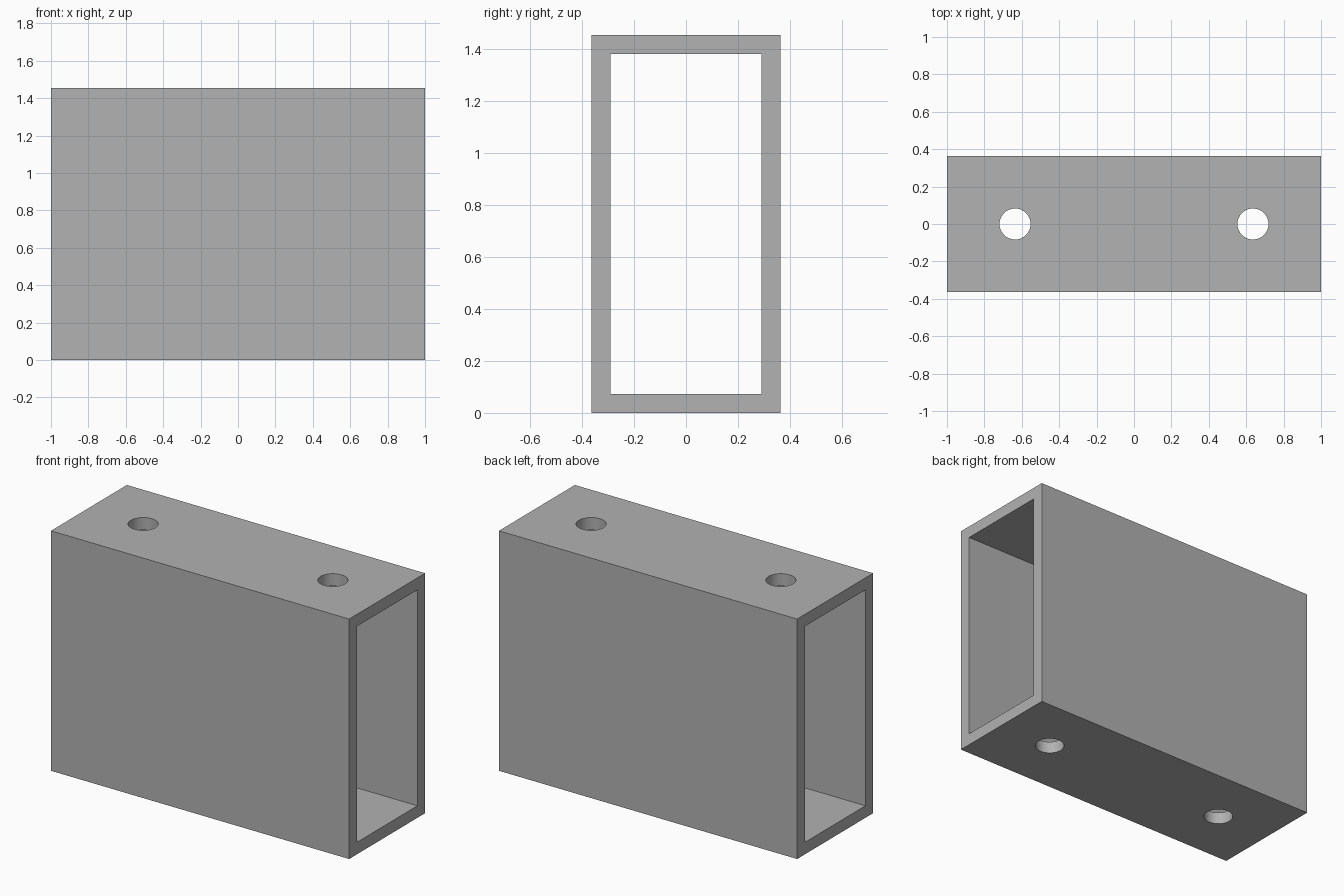
import bpy
from math import radians

if "Cube" in bpy.data.objects:
    bpy.data.objects.remove(bpy.data.objects["Cube"], do_unlink=True)

LENGTH, DEPTH, HEIGHT = 2.0, 0.727, 1.455
WALL = 0.073
HOLE_X, HOLE_RADIUS = 0.636, 0.083

grey = bpy.data.materials.new("plain grey")
grey.use_nodes = True
colour = (0.445, 0.445, 0.445, 1)
grey.diffuse_color = colour
grey.node_tree.nodes["Principled BSDF"].inputs["Base Color"].default_value = colour


def box(name, size):
    bpy.ops.mesh.primitive_cube_add(size=1, location=(0, 0, HEIGHT / 2))
    obj = bpy.context.object
    obj.name = name
    obj.scale = size
    bpy.ops.object.transform_apply(location=True, rotation=False, scale=True)
    obj.data.materials.append(grey)
    return obj


def cut(target, cutter):
    mod = target.modifiers.new("cut", 'BOOLEAN')
    mod.operation = 'DIFFERENCE'
    mod.solver = 'EXACT'
    mod.object = cutter
    bpy.context.view_layer.objects.active = target
    bpy.ops.object.modifier_apply(modifier=mod.name)
    bpy.data.objects.remove(cutter, do_unlink=True)


# Rectangular tube, open at both ends
tube = box("rectangular_tube", (LENGTH, DEPTH, HEIGHT))
cut(tube, box("bore_cutter", (LENGTH * 2, DEPTH - 2 * WALL, HEIGHT - 2 * WALL)))

# Round bolt holes through the top and bottom walls
for side in (-1, 1):
    bpy.ops.mesh.primitive_cylinder_add(
        vertices=48, radius=HOLE_RADIUS, depth=HEIGHT * 2,
        location=(side * HOLE_X, 0, HEIGHT / 2))
    drill = bpy.context.object
    drill.name = "hole_cutter"
    drill.data.materials.append(grey)
    cut(tube, drill)

# Smooth hole walls, crisp edges
bpy.ops.object.select_all(action='DESELECT')
tube.select_set(True)
bpy.context.view_layer.objects.active = tube
bpy.ops.object.shade_smooth_by_angle(angle=radians(30))
